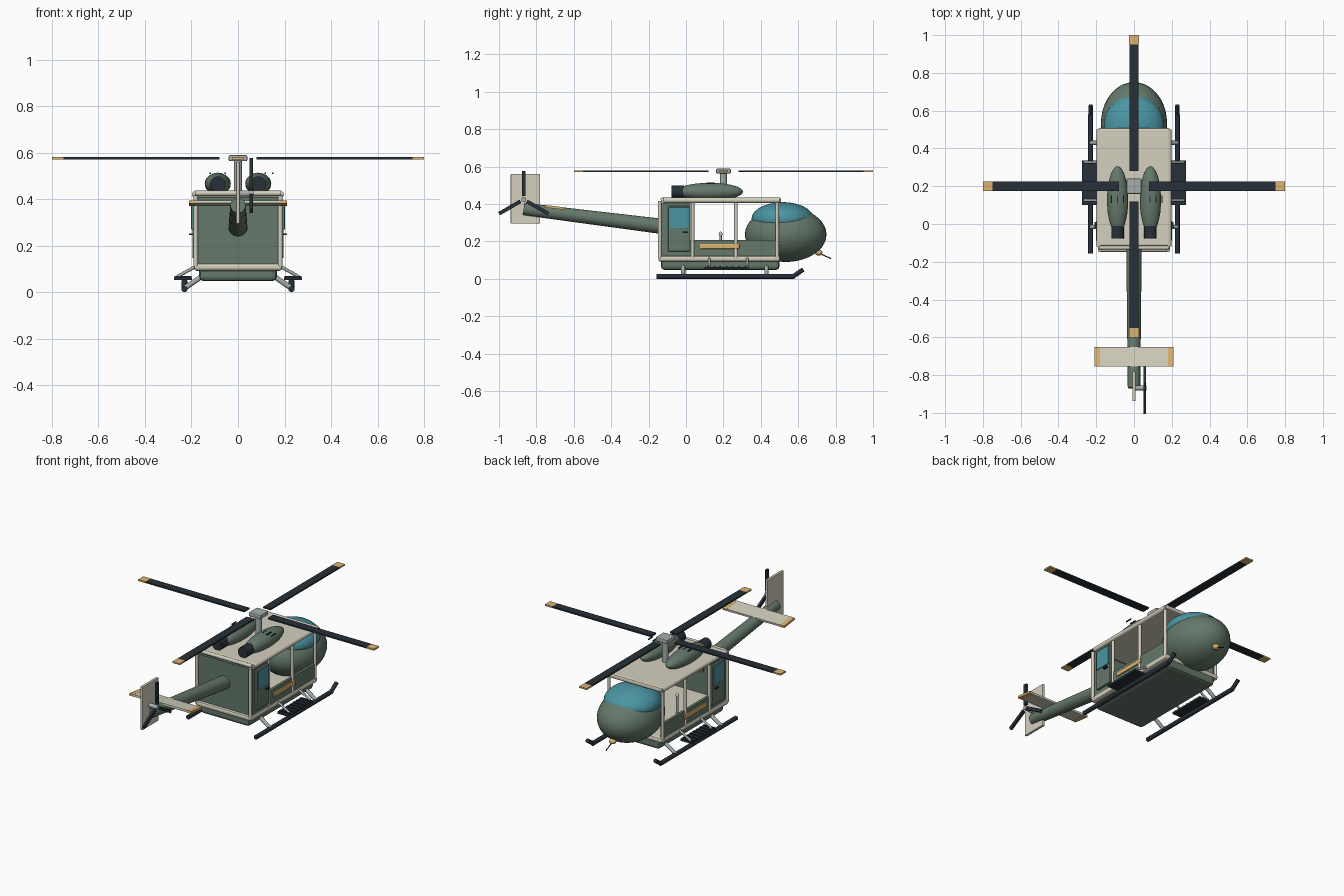
import bpy, math
from mathutils import Vector

if "Cube" in bpy.data.objects:
    bpy.data.objects.remove(bpy.data.objects["Cube"])

def mat(name, c):
    m = bpy.data.materials.new(name)
    m.diffuse_color = (*c, 1)
    m.use_nodes = True
    m.node_tree.nodes["Principled BSDF"].inputs["Base Color"].default_value = m.diffuse_color
    return m

GREEN = mat("green", (0.13, 0.19, 0.145))
BEIGE = mat("beige", (0.66, 0.63, 0.52))
DARK = mat("dark", (0.02, 0.03, 0.04))
TEAL = mat("teal", (0.07, 0.30, 0.36))
ORANGE = mat("orange", (0.72, 0.45, 0.16))
STEEL = mat("steel", (0.38, 0.42, 0.42))

def finish(o, name, m, bevel=0, seg=2):
    o.name = name
    o.data.materials.append(m)
    if bevel:
        b = o.modifiers.new("bevel", 'BEVEL')
        b.width, b.segments, b.limit_method = bevel, seg, 'ANGLE'
    return o

def box(name, m, x, y, z, bevel=0.0, rot=(0, 0, 0)):
    """Box from (min, max) ranges on each axis."""
    bpy.ops.mesh.primitive_cube_add(size=1, location=[(a + b) / 2 for a, b in (x, y, z)], rotation=rot)
    o = bpy.context.object
    o.scale = [b - a for a, b in (x, y, z)]
    bpy.ops.object.transform_apply(location=False, rotation=False, scale=True)
    return finish(o, name, m, bevel)

def rod(name, m, a, b, r, r2=None, n=16):
    """Tube or cone from point a to point b."""
    a, b = Vector(a), Vector(b)
    d = b - a
    bpy.ops.mesh.primitive_cone_add(vertices=n, radius1=r, radius2=r if r2 is None else r2, depth=d.length,
                                    location=(a + b) / 2, rotation=d.to_track_quat('Z', 'Y').to_euler())
    bpy.ops.object.shade_smooth_by_angle(angle=math.radians(40))
    return finish(bpy.context.object, name, m)

def ball(name, m, loc, rad):
    bpy.ops.mesh.primitive_uv_sphere_add(segments=40, ring_count=20, location=loc)
    o = bpy.context.object
    o.scale = rad
    bpy.ops.object.transform_apply(location=False, rotation=False, scale=True)
    bpy.ops.object.shade_smooth()
    return finish(o, name, m)

# Belly, floor frame, roof and rear wall
box("belly", GREEN, (-.167, .167), (-.134, .50), (.048, .11), .018)
box("floor_frame", BEIGE, (-.19, .19), (-.148, .503), (.092, .124), .012)
box("roof", BEIGE, (-.19, .19), (-.118, .508), (.407, .435), .01)
box("rear_wall", GREEN, (-.178, .178), (-.134, -.118), (.12, .408))
rod("rear_roof_bar", BEIGE, (-.185, -.125, .425), (.185, -.125, .425), .011)

# Nose, canopy and probe
ball("nose", GREEN, (0, .533, .237), (.175, .218, .147))
ball("canopy", TEAL, (0, .517, .318), (.16, .167, .092))
ball("probe_base", ORANGE, (0, .71, .14), (.02, .02, .016))
rod("probe", DARK, (0, .71, .137), (0, .776, .108), .003, n=8)

for s in (-1, 1):
    def side(a, b):
        return tuple(sorted((s * a, s * b)))
    # Cabin side: rear panel with window, low wall, stripe, posts
    box("side_panel", GREEN, side(.168, .182), (-.12, .025), (.12, .408))
    box("door", GREEN, side(.18, .196), (-.095, .022), (.147, .388), .003)
    box("door_window", TEAL, side(.19, .201), (-.088, .016), (.268, .383), .003)
    box("door_handle", DARK, side(.196, .21), (-.02, .01), (.245, .253))
    box("low_wall", GREEN, side(.168, .184), (.02, .485), (.12, .208))
    box("side_stripe", ORANGE, side(.182, .192), (.075, .285), (.16, .187), .003)
    for y in (-.14, .035, .267, .487):
        rod("post", BEIGE, (s * .182, y, .11), (s * .182, y, .415), .0095)
    rod("top_rail", BEIGE, (s * .184, -.12, .42), (s * .184, .5, .42), .014)
    rod("control_lever", STEEL, (s * .07, .185, .11), (s * .07, .185, .235), .007, n=10)
    ball("lever_knob", BEIGE, (s * .07, .185, .24), (.01, .01, .012))

    # Skid with turned-up tip, struts
    rod("skid", DARK, (s * .23, -.157, .013), (s * .23, .58, .013), .013)
    rod("skid_tip", DARK, (s * .23, .575, .014), (s * .23, .627, .05), .012)
    for y in (-.015, .43):
        rod("strut", STEEL, (s * .228, y, .018), (s * .145, y, .075), .011)

    # Boarding step with treads and brackets
    box("step", DARK, side(.197, .275), (.10, .335), (.052, .064))
    for i in range(7):
        y = .118 + i * .033
        box("step_tread", DARK, side(.2, .272), (y - .004, y + .004), (.064, .069))
    for y in (.125, .327):
        rod("step_bracket", STEEL, (s * .262, y, .066), (s * .18, y, .112), .007, n=10)

    # Engine nacelle with exhaust and vents
    ball("nacelle", GREEN, (s * .087, .127, .466), (.056, .178, .047))
    rod("exhaust", DARK, (s * .087, -.078, .465), (s * .087, -.01, .465), .033, n=20)
    for i in range(3):
        x = s * .087 + (i - 1) * .032 + (.03 if s > 0 else 0)
        box("vent", DARK, (x - .003, x + .003), (.11, .152), (.508, .514))

# Main rotor
rod("mast", STEEL, (0, .2, .42), (0, .2, .57), .018)
box("rotor_hub", STEEL, (-.04, .04), (.16, .24), (.563, .589), .006)
for k in range(4):
    a = k * math.pi / 2
    def blade(name, m, r0, r1, h):
        r = (r0 + r1) / 2
        o = box(name, m, (-(r1 - r0) / 2, (r1 - r0) / 2), (-h, h), (.571, .58))
        o.location = (r * math.cos(a), .2 + r * math.sin(a), .5755)
        o.rotation_euler.z = a
    blade("main_blade", DARK, .08, .75, .025)
    blade("main_blade_tip", ORANGE, .75, .80, .0255)

# Tail boom, fin and stabiliser
rod("tail_boom", GREEN, (0, -.11, .278), (0, -.868, .373), .041, .033, 28)
box("tail_fin", BEIGE, (-.008, .008), (-.937, -.78), (.295, .56), .003)
tilt = (-.12, 0, 0)
box("stabiliser", BEIGE, (-.18, .18), (-.755, -.652), (.376, .388), 0, tilt)
for s in (-1, 1):
    box("stabiliser_tip", ORANGE, tuple(sorted((s * .18, s * .21))), (-.755, -.652), (.3755, .3885), 0, tilt)

# Tail rotor
c = Vector((.057, -.868, .424))
rod("tail_rotor_shaft", STEEL, (0, c.y, c.z), (.066, c.y, c.z), .013)
for k in range(3):
    a = k * math.tau / 3
    d = Vector((0, math.sin(a), math.cos(a)))
    o = box("tail_blade", DARK, (-.007, .007), (-.01, .01), (-.066, .066))
    o.location = c + d * .086
    o.rotation_euler.x = -a
